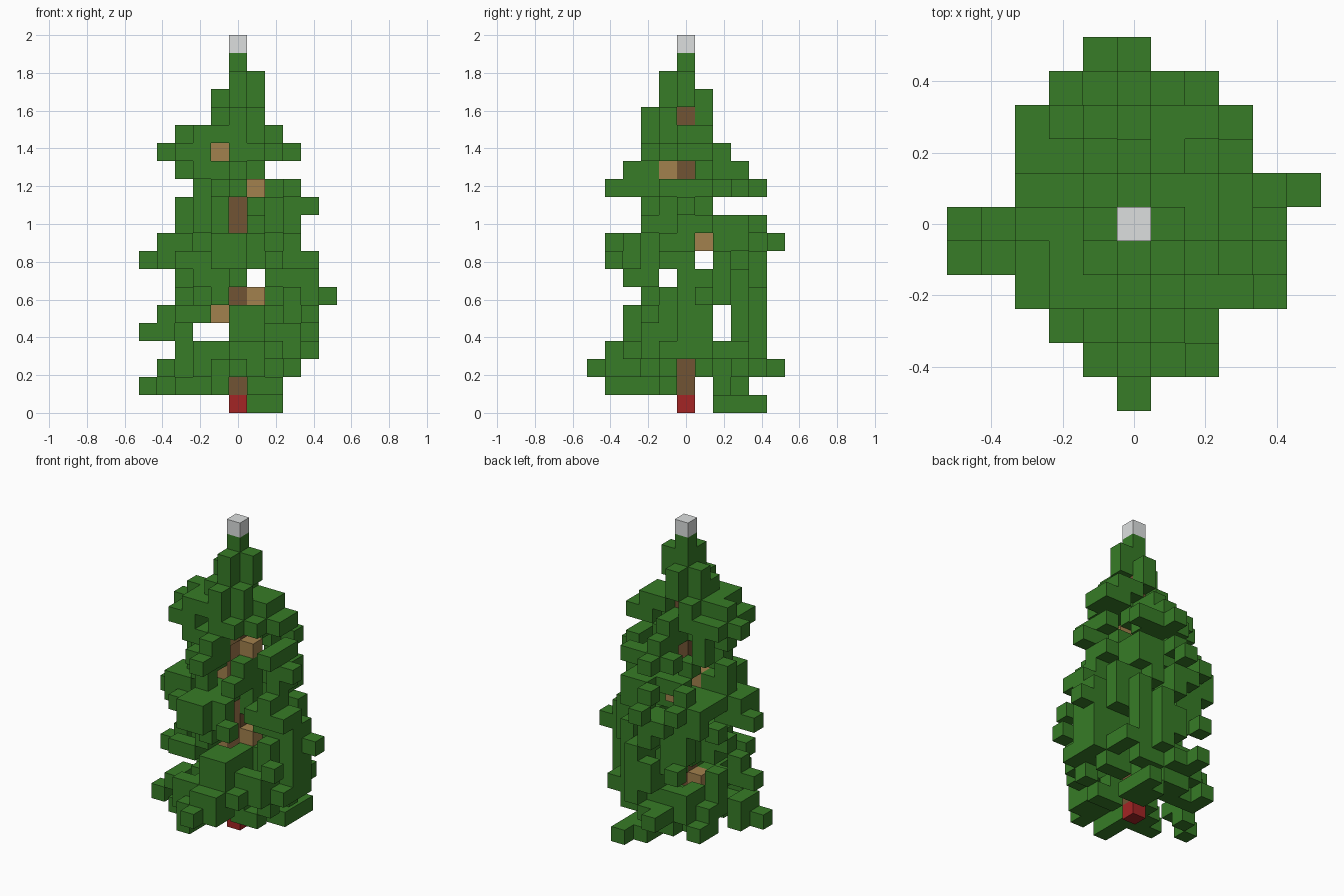
import bpy, bmesh, random
from collections import Counter
from mathutils import Vector

random.seed(7)
cube = bpy.data.objects.get("Cube")
if cube:
    bpy.data.objects.remove(cube, do_unlink=True)

LAYERS = 21
SIZE = 2 / LAYERS


def make_material(name, rgb):
    mat = bpy.data.materials.new(name)
    mat.use_nodes = True
    colour = (*rgb, 1)
    mat.diffuse_color = colour
    for node in mat.node_tree.nodes:
        if node.type == 'BSDF_PRINCIPLED':
            node.inputs["Base Color"].default_value = colour
    return mat


# Reach of the foliage in each layer, from the ground up: left, right, front, back
REACH = [
    (4, 2, 3, 3), (4, 3, 5, 4), (3, 4, 4, 4), (5, 4, 3, 4), (4, 4, 3, 4),
    (3, 4, 2, 4), (3, 4, 3, 4), (5, 4, 4, 4), (4, 3, 4, 5), (3, 3, 2, 4),
    (3, 4, 2, 1), (2, 3, 4, 4), (3, 1, 3, 3), (4, 3, 2, 2), (3, 2, 2, 1),
    (1, 1, 2, 1), (1, 1, 1, 1), (0, 1, 1, 0), (0, 0, 0, 0),
]

# Widest outline in plan, one row per y step from front to back
PLAN = [(0, 0), (-1, 2), (-2, 2), (-3, 4), (-5, 4), (-5, 4),
        (-3, 5), (-3, 3), (-3, 3), (-2, 2), (-1, 0)]

# Twig tips that stand out from the rounded layers
TIPS = {(2, 4, 0), (-5, -1, 1), (-1, -4, 1), (-3, 3, 1), (-3, 2, 1), (-1, 5, 2),
        (3, 3, 3), (3, 2, 3), (4, -2, 5), (5, 1, 6), (-2, 4, 5), (2, -4, 8),
        (3, 1, 14), (2, 1, 14), (2, 1, 15), (-2, -2, 15), (-3, -2, 14), (-2, -2, 14)}

# Gaps right through a layer, as (layer, row)
GAPS_ALONG_Y = {(7, 1), (4, -2), (4, -1)}
GAPS_ALONG_X = {(8, 1), (7, -1), (5, 2), (4, 2), (1, 1)}

# Openings that reveal the trunk and branches
OPEN_FRONT = {(1, 0), (6, 0), (10, 0), (11, 0), (14, -1), (12, 1), (6, 1), (5, -1)}
OPEN_RIGHT = {(1, 0), (2, 0), (13, 0), (16, 0), (13, -1), (9, 1)}
OPEN_BACK = {(6, 0), (11, 0), (15, 0)}
OPEN_LEFT = {(3, 0), (7, 0), (12, 0)}

# Slanting openings between the boughs: direction, then the wood they start from
SLANTS = [
    (Vector((0.57, -0.82, 0.47)), [(0, 0, 0), (0, 0, 6), (0, 0, 7), (0, 0, 8),
                                   (0, 0, 12), (-1, 0, 10), (-1, 0, 5)]),
    (Vector((-0.57, 0.82, 0.47)), [(0, 0, 11), (0, 0, 12), (0, 0, 15), (-1, 0, 10), (-1, 0, 3)]),
    (Vector((0.7, 0.7, -0.4)), [(0, 0, 12), (0, 1, 9), (0, 0, 3)]),
]


def on_slant(x, y, k):
    for direction, starts in SLANTS:
        axis = direction.normalized()
        for start in starts:
            offset = Vector((x, y, k)) - Vector(start)
            along = offset.dot(axis)
            if along > 0 and (offset - axis * along).length < 0.68:
                return True
    return False


def is_open(x, y, k):
    return ((k, x) in GAPS_ALONG_Y or (k, y) in GAPS_ALONG_X
            or (y < 0 and (k, x) in OPEN_FRONT)
            or (x > 0 and (k, y) in OPEN_RIGHT)
            or (y > 0 and (k, x) in OPEN_BACK)
            or (x < 0 and (k, y) in OPEN_LEFT))


def foliage_cells():
    cells = set(TIPS)
    # Low hanging clump
    cells |= {(x, y, 0) for x in (1, 2) for y in (2, 3)}
    for k, (left, right, front, back) in enumerate(REACH, start=1):
        for row, (start, end) in enumerate(PLAN):
            y = row - 5
            for x in range(start, end + 1):
                rx = (right if x > 0 else left) + 0.25
                ry = (back if y > 0 else front) + 0.25
                d = (abs(x) / rx) ** 1.7 + (abs(y) / ry) ** 1.7
                if d <= 1 and not is_open(x, y, k):
                    cells.add((x, y, k))
    return cells


def lanes(cell):
    # Lines of sight along each axis, split in two where wood stands behind
    x, y, k = cell
    return (("front", x, k, abs(x) <= 1 and y < 0),
            ("side", y, k, abs(y) <= 1 and x > 0),
            ("plan", x, y))


def pockets(cells):
    # Slanting openings first, then small hollows between the twigs
    yield from (c for c in sorted(cells) if on_slant(*c))
    outer = [c for c in sorted(cells) if c[0] ** 2 + c[1] ** 2 > 2]
    for x, y, k in random.sample(outer, 50):
        yield (x, y, k)
        for step in ((1, 0, 0), (-1, 0, 0), (0, 1, 0), (0, -1, 0), (0, 0, 1)):
            if random.random() < 0.5:
                yield (x + step[0], y + step[1], k + step[2])


def prune(cells):
    # Thin the foliage but keep its outline closed
    count = Counter(lane for c in cells for lane in lanes(c))
    kept = set(cells)
    for cell in pockets(cells):
        if cell in kept - TIPS and all(count[lane] > 1 for lane in lanes(cell)):
            kept.remove(cell)
            count.subtract(lanes(cell))
    return kept


# Parts as sets of blocks
top = {(0, 0, LAYERS - 1)}
foot = {(0, 0, 0)}
trunk = {(0, 0, k) for k in range(1, 17)}
branches = {(-1, 0, 14), (1, 0, 12), (1, 0, 6), (-1, 0, 5), (0, -1, 13), (0, 1, 9),
            (-1, 0, 10), (-1, 0, 3)}
needles = prune(foliage_cells() - top - foot - trunk - branches)
solid = top | foot | trunk | branches | needles


def build_blocks(name, cells, mat):
    bm = bmesh.new()
    corners = {}

    def corner(point):
        if point not in corners:
            x, y, z = point
            corners[point] = bm.verts.new(Vector((x - 0.5, y - 0.5, z)) * SIZE)
        return corners[point]

    # Only the outer faces of the blocks
    for cell in sorted(cells):
        for axis in range(3):
            for side in (0, 1):
                beside = list(cell)
                beside[axis] += 1 if side else -1
                if tuple(beside) in solid:
                    continue
                loop = []
                for u, v in ((0, 0), (1, 0), (1, 1), (0, 1)):
                    p = list(cell)
                    p[axis] += side
                    p[(axis + 1) % 3] += u
                    p[(axis + 2) % 3] += v
                    loop.append(corner(tuple(p)))
                bm.faces.new(loop if side else loop[::-1])
    mesh = bpy.data.meshes.new(name)
    bm.to_mesh(mesh)
    bm.free()
    mesh.materials.append(mat)
    bpy.context.collection.objects.link(bpy.data.objects.new(name, mesh))


build_blocks("needles", needles, make_material("needle green", (0.038, 0.2, 0.02)))
build_blocks("trunk", trunk, make_material("bark brown", (0.165, 0.088, 0.034)))
build_blocks("branches", branches, make_material("branch tan", (0.36, 0.22, 0.074)))
build_blocks("tree_foot", foot, make_material("foot red", (0.37, 0.018, 0.018)))
build_blocks("tree_top", top, make_material("top silver", (0.72, 0.74, 0.74)))
